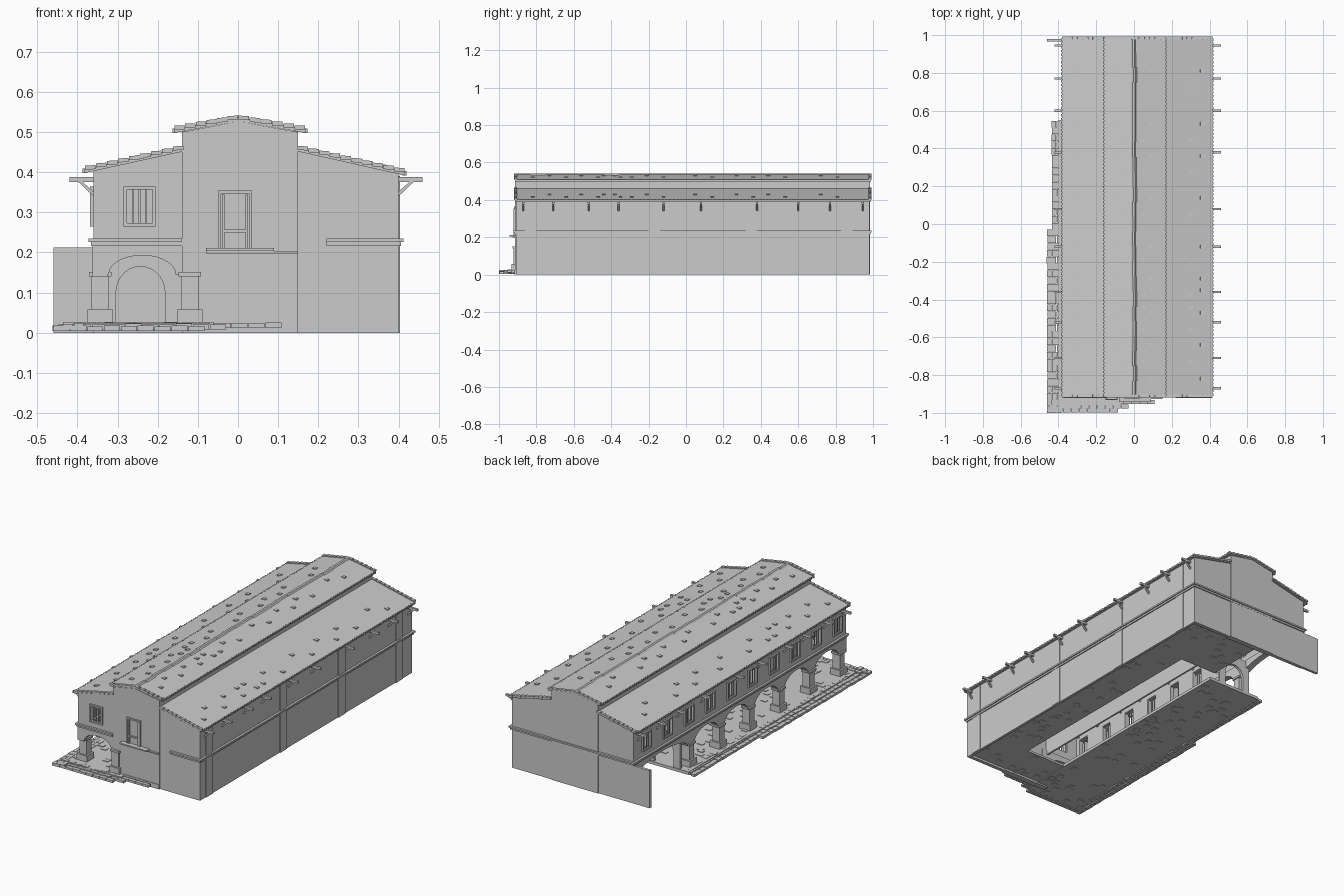
import bpy, bmesh, math, random
from mathutils import Matrix, Vector

random.seed(4)
if bpy.data.objects.get("Cube"):
    bpy.data.objects.remove(bpy.data.objects["Cube"])

stone = bpy.data.materials.new("pale_grey_plaster")
stone.use_nodes = True
GREY = (0.6, 0.6, 0.6, 1)
stone.diffuse_color = GREY
stone.node_tree.nodes["Principled BSDF"].inputs["Base Color"].default_value = GREY


def finish(name, bm):
    bmesh.ops.recalc_face_normals(bm, faces=bm.faces)
    mesh = bpy.data.meshes.new(name)
    bm.to_mesh(mesh)
    bm.free()
    mesh.materials.append(stone)
    obj = bpy.data.objects.new(name, mesh)
    bpy.context.collection.objects.link(obj)


def box(bm, x0, x1, y0, y1, z0, z1, rot=None):
    centre = Vector(((x0 + x1) / 2, (y0 + y1) / 2, (z0 + z1) / 2))
    m = Matrix.Translation(centre) @ (rot or Matrix()) @ Matrix.Diagonal((x1 - x0, y1 - y0, z1 - z0, 1))
    bmesh.ops.create_cube(bm, size=1, matrix=m)


def prism(bm, outline, lo, hi, axis="y"):
    """Extrude an outline of (across, z) points along x or y."""
    put = (lambda p: (p[0], lo, p[1])) if axis == "y" else (lambda p: (lo, p[0], p[1]))
    face = bm.faces.new([bm.verts.new(put(p)) for p in outline])
    ext = bmesh.ops.extrude_face_region(bm, geom=[face])
    step = (0, hi - lo, 0) if axis == "y" else (hi - lo, 0, 0)
    bmesh.ops.translate(bm, vec=step, verts=[v for v in ext["geom"] if isinstance(v, bmesh.types.BMVert)])
    bmesh.ops.triangulate(bm, faces=[f for f in bm.faces if len(f.verts) > 4])


def arch(a, b, spring, crown, n=14):
    mid, half = (a + b) / 2, (b - a) / 2
    return [(mid - half * math.cos(math.pi * i / n), spring + (crown - spring) * math.sin(math.pi * i / n))
            for i in range(n + 1)]


FRONT, BACK = -0.91, 0.98
PILLARS = [0.47 - 0.268 * i for i in range(6)]
WINDOWS = [0.87 - 0.189 * i for i in range(10)]

# Gable end walls
bm = bmesh.new()
for y0, y1 in ((FRONT, FRONT + 0.02), (BACK - 0.02, BACK)):
    prism(bm, [(0.15, 0), (0.40, 0), (0.40, 0.396), (0.15, 0.452)], y0, y1)
    prism(bm, [(-0.14, 0), (0.15, 0), (0.15, 0.50), (0, 0.527), (-0.14, 0.50)], y0 - 0.005, y1 + 0.005)
prism(bm, [(-0.36, 0), (-0.14, 0), (-0.14, 0.452), (-0.36, 0.403)], BACK - 0.02, BACK)
prism(bm, [(-0.36, 0.36), (-0.14, 0.36), (-0.14, 0.452), (-0.36, 0.403)], FRONT, FRONT + 0.02)
box(bm, -0.36, -0.14, FRONT, FRONT + 0.02, 0.22, 0.27)
box(bm, -0.36, -0.28, FRONT, FRONT + 0.02, 0.27, 0.36)
box(bm, -0.21, -0.14, FRONT, FRONT + 0.02, 0.27, 0.36)
finish("gable_walls", bm)

# Long closed side wall with shallow pilasters
bm = bmesh.new()
box(bm, 0.385, 0.40, FRONT, BACK, 0, 0.395)
for y in (-0.83, -0.17, 0.35, 0.86):
    box(bm, 0.40, 0.404, y - 0.03, y + 0.03, 0, 0.39)
finish("closed_side_wall", bm)

# Upper wall over the arcade, left open at the windows
bm = bmesh.new()
box(bm, -0.36, -0.345, FRONT, BACK, 0.22, 0.27)
box(bm, -0.36, -0.345, FRONT, BACK, 0.36, 0.403)
edges = [BACK] + [e for y in WINDOWS for e in (y + 0.033, y - 0.033)] + [FRONT]
for hi, lo in zip(edges[::2], edges[1::2]):
    box(bm, -0.36, -0.345, lo, hi, 0.27, 0.36)
finish("upper_arcade_wall", bm)

# Inner and clerestory walls
bm = bmesh.new()
box(bm, -0.14, -0.13, FRONT, BACK, 0.20, 0.505)
box(bm, 0.14, 0.15, FRONT, BACK, 0.44, 0.505)
finish("inner_walls", bm)

# Ground floor around an open middle bay, with loose paving stones
bm = bmesh.new()
for x0, x1, y0, y1, n in ((0.18, 0.388, -0.67, 0.61, 30), (-0.05, 0.388, 0.61, 0.965, 14),
                          (-0.07, 0.388, -0.895, -0.67, 12)):
    box(bm, x0, x1, y0, y1, 0.012, 0.024)
    for i in range(n):
        x, y = random.uniform(x0 + 0.02, x1 - 0.02), random.uniform(y0 + 0.02, y1 - 0.02)
        box(bm, x - 0.014, x + 0.014, y - 0.012, y + 0.012, 0.009, 0.027)
finish("ground_floor", bm)

# Arcade arches, front arch and the arch closing the walkway
bm = bmesh.new()
outline = [(FRONT, 0.14)]
for a, b in zip(PILLARS[::-1], PILLARS[::-1][1:] + [BACK]):
    outline += arch(a + 0.03, b - 0.03, 0.14, 0.20)
outline += [(BACK, 0.14), (BACK, 0.225), (FRONT, 0.225)]
prism(bm, outline, -0.362, -0.325, "x")
prism(bm, [(-0.36, 0.145)] + arch(-0.322, -0.155, 0.145, 0.193)
      + [(-0.10, 0.145), (-0.10, 0.225), (-0.36, 0.225)], FRONT, FRONT + 0.03)
prism(bm, [(-0.345, 0.02), (-0.305, 0.02)] + arch(-0.304, -0.182, 0.10, 0.165)
      + [(-0.181, 0.02), (-0.14, 0.02), (-0.14, 0.215), (-0.345, 0.215)], 0.53, 0.545)
finish("arches", bm)

# Pillars with base and capital
bm = bmesh.new()
for x, y in [(-0.343, p) for p in PILLARS] + [(-0.12, FRONT + 0.01)]:
    for half, z0, z1 in ((0.022, 0.02, 0.15), (0.032, 0.02, 0.058), (0.028, 0.14, 0.151)):
        box(bm, x - half, x + half, y - half, y + half, z0, z1)
finish("pillars", bm)

# String course around the building
bm = bmesh.new()
for z0, z1, out in ((0.216, 0.226, 0.006), (0.226, 0.235, 0.012)):
    box(bm, 0.395, 0.40 + out, FRONT - out, BACK + out, z0, z1)
    box(bm, -0.36 - out, -0.355, FRONT - out, BACK + out, z0, z1)
    box(bm, 0.22, 0.40, FRONT - out, FRONT, z0, z1)
    box(bm, -0.36, -0.14, FRONT - out, FRONT, z0, z1)
    box(bm, -0.36, 0.40, BACK, BACK + out, z0, z1)
finish("string_course", bm)


def window(bm, place):
    """Frame and bars in local (across, out, z), placed by a function."""
    for a0, a1, z0, z1 in ((-0.04, -0.032, 0.265, 0.365), (0.032, 0.04, 0.265, 0.365),
                           (-0.04, 0.04, 0.357, 0.365), (-0.04, 0.04, 0.265, 0.273)):
        box(bm, *place(a0, a1, -0.012, 0.009), z0, z1)
    for a in (-0.016, 0, 0.016):
        box(bm, *place(a - 0.0025, a + 0.0025, 0, 0.005), 0.27, 0.36)


bm = bmesh.new()
window(bm, lambda a, b, c, d: (-0.245 + a, -0.245 + b, FRONT - d, FRONT - c))
for y in WINDOWS:
    window(bm, lambda a, b, c, d: (-0.36 - d, -0.36 - c, y + a, y + b))
finish("barred_windows", bm)

# Balcony door and ledge
bm = bmesh.new()
f = FRONT - 0.005
for x0, x1, z0, z1 in ((-0.05, -0.042, 0.21, 0.355), (0.027, 0.035, 0.21, 0.355), (-0.05, 0.035, 0.347, 0.355),
                       (-0.04, 0.025, 0.25, 0.257), (-0.04, -0.034, 0.21, 0.345), (0.019, 0.025, 0.21, 0.345)):
    box(bm, x0, x1, f - 0.008, f, z0, z1)
finish("balcony_door", bm)
bm = bmesh.new()
box(bm, -0.08, 0.15, f - 0.012, f, 0.198, 0.204)
box(bm, -0.08, 0.09, f - 0.028, f, 0.204, 0.211)
finish("balcony_ledge", bm)

# Garden wall beyond the back corner
bm = bmesh.new()
box(bm, -0.46, -0.35, BACK - 0.015, BACK, 0, 0.212)
finish("garden_wall", bm)

# Roof slopes: (x, z) of low and high edge, then where loose tiles sit up the slope
SLOPES = {"left_roof": ((-0.382, 0.398), (-0.135, 0.452), (0.3, 0.55)),
          "right_roof": ((0.415, 0.392), (0.148, 0.452), (0.2, 0.43)),
          "upper_left_roof": ((-0.158, 0.498), (0, 0.527), (0.45, 0.7)),
          "upper_right_roof": ((0.168, 0.498), (0, 0.527), (0.45, 0.7))}
TILE_ROWS = [0.81, 0.53, 0.36, 0.14, -0.12, -0.29, -0.35, -0.47, -0.64, -0.82]
for name, ((xa, za), (xb, zb), spots) in SLOPES.items():
    bm = bmesh.new()
    y0, y1 = FRONT - 0.004, 0.988
    prism(bm, [(xa, za), (xb, zb), (xb, zb + 0.01), (xa, za + 0.01)], y0, y1)
    side = 1 if xa > 0 else -1
    pitch = math.atan2(zb - za, abs(xb - xa))
    lapped = Matrix.Rotation(side * (pitch - 0.15), 4, "Y")
    # overlapping tiles along both gable edges
    count = round(abs(xb - xa) / 0.027)
    for i in range(count):
        t = (i + 0.5) / count
        x, z = xa + (xb - xa) * t, za + (zb - za) * t + 0.011
        for y in (y0 + 0.003, y1 - 0.003):
            box(bm, x - 0.013, x + 0.013, y - 0.008, y + 0.008, z - 0.005, z + 0.005, lapped)
    # small tile ends along the eave
    for i in range(95):
        y = y0 + 0.01 + i * 0.02
        box(bm, xa - 0.005, xa + 0.005, y - 0.006, y + 0.006, za, za + 0.011)
    # loose raised tiles on the slope
    for y in TILE_ROWS:
        for t, dy in zip(spots, (0, -0.09)):
            x, z = xa + (xb - xa) * t, za + (zb - za) * t + 0.011
            box(bm, x - 0.011, x + 0.011, y + dy - 0.009, y + dy + 0.009, z - 0.005, z + 0.004, lapped)
    finish(name, bm)

# Slightly wavy, low ridge tiles
bm = bmesh.new()
for i in range(24):
    x, y = random.uniform(-0.003, 0.003), FRONT + i * 0.079
    prism(bm, [(x - 0.016, 0.531), (x + 0.016, 0.531), (x + 0.006, 0.541), (x - 0.006, 0.541)], y, y + 0.08)
finish("ridge_tiles", bm)

# Eave beams with diagonal braces on both long sides
bm = bmesh.new()
for y in (-0.87, -0.71, -0.52, -0.36, -0.12, 0.08, 0.38, 0.60, 0.77, 0.945):
    for wall, side in ((0.40, 1), (-0.36, -1)):
        p = lambda d: wall + side * d
        box(bm, *sorted((p(-0.02), p(0.06))), y - 0.006, y + 0.006, 0.376, 0.388)
        prism(bm, [(p(0), 0.34), (p(0), 0.352), (p(0.03), 0.378), (p(0.04), 0.378)], y - 0.005, y + 0.005)
finish("eave_brackets", bm)

# Paved terrace with a rough brick border
bm = bmesh.new()
box(bm, -0.40, -0.07, -0.96, 0.55, 0.008, 0.024)
for i in range(60):
    x, y = random.uniform(-0.38, -0.09), random.uniform(-0.94, 0.53)
    box(bm, x - 0.016, x + 0.016, y - 0.012, y + 0.012, 0.006, 0.027)
finish("terrace", bm)
bm = bmesh.new()
y = -1.0
while y < 0.52:
    edge = -0.462 if y < -0.05 else -0.437
    for row in range(3):
        x = edge + row * 0.025 + random.uniform(0, 0.004)
        box(bm, x, x + 0.024, y, y + 0.034, 0.004 + row * 0.004, 0.015 + row * 0.004 + random.uniform(0, 0.003))
    y += 0.036
for row, count in enumerate((9, 10, 13)):
    for i in range(count):
        x, y = -0.46 + i * 0.042 + row * 0.012, -0.998 + row * 0.022
        box(bm, x, x + 0.04, y, y + 0.021, 0.004 + row * 0.004, 0.016 + row * 0.004 + random.uniform(0, 0.003))
box(bm, -0.07, 0.15, FRONT - 0.008, FRONT, 0, 0.026)
finish("brick_border", bm)
